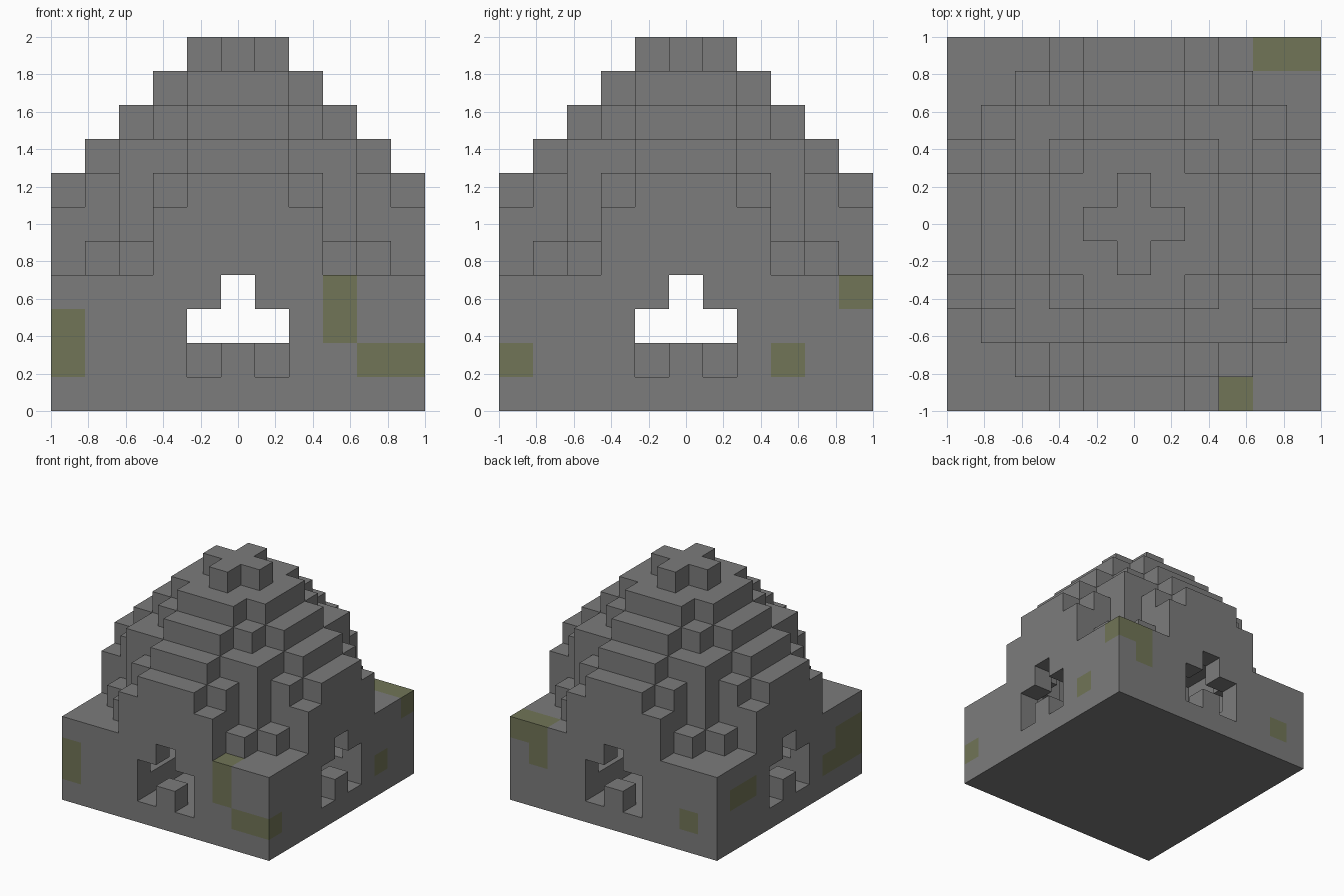
import bpy
import bmesh
from mathutils import Vector

if "Cube" in bpy.data.objects:
    bpy.data.objects.remove(bpy.data.objects["Cube"], do_unlink=True)

HALF = 5                 # blocks either side of the middle one
TOP = 2 * HALF + 1
BLOCK = 2 / TOP


def make_material(name, colour):
    mat = bpy.data.materials.new(name)
    mat.use_nodes = True
    mat.diffuse_color = (*colour, 1)
    mat.node_tree.nodes["Principled BSDF"].inputs["Base Color"].default_value = (*colour, 1)
    return mat


materials = [make_material("grey_stone", (0.2, 0.2, 0.2)),
             make_material("olive_moss", (0.165, 0.178, 0.095))]

# Column heights for one eighth of the plan: row = far offset, entry = near offset
HEIGHTS = ["B", "BA", "AA9", "9988", "88754", "776444"]


def height(x, y):
    far, near = max(abs(x), abs(y)), min(abs(x), abs(y))
    return int(HEIGHTS[far][near], 16) if far <= HALF else 0


# Mossy blocks as (x, y, layer)
MOSS = {
    (-5, -5, 1), (-5, -5, 2), (3, -5, 2), (3, -5, 3), (4, -5, 1), (5, -5, 1),
    (5, 3, 1), (5, 5, 3), (4, 5, 3), (4, 5, 2), (-4, 5, 1),
    (-5, 4, 2), (-5, 3, 2), (-5, -3, 1), (-5, -4, 1), (-5, -4, 2),
}

SIDES = [Vector(d) for d in ((1, 0, 0), (-1, 0, 0), (0, 1, 0),
                             (0, -1, 0), (0, 0, 1), (0, 0, -1))]


def in_mass(x, y, z):
    return 0 <= z < height(x, y)


def is_opening(x, y, z):
    far, near = max(abs(x), abs(y)), min(abs(x), abs(y))
    # Window cut through the outer wall on each side
    if far == HALF:
        return (z, near) in {(1, 1), (2, 0), (2, 1), (3, 0)}
    # Sunken channels in the floor leading from the windows
    if z == 1:
        return near <= 1 < far
    # Hollow room with a shell one block thick
    return z >= 2 and all(in_mass(x + int(d.x), y + int(d.y), z + int(d.z)) for d in SIDES)


solid = {(x, y, z)
         for x in range(-HALF, HALF + 1)
         for y in range(-HALF, HALF + 1)
         for z in range(height(x, y))
         if not is_opening(x, y, z)}


def build_part(name, layers):
    """Make the exposed faces of all blocks in the given layers."""
    bm = bmesh.new()
    for cell in sorted(c for c in solid if c[2] in layers):
        centre = Vector(cell) + Vector((0, 0, 0.5))
        for d in SIDES:
            if tuple(int(v) for v in Vector(cell) + d) in solid:
                continue
            u = Vector((d.y, d.z, d.x))
            v = d.cross(u)
            corners = [centre + (d + u * a + v * b) / 2
                       for a, b in ((-1, -1), (1, -1), (1, 1), (-1, 1))]
            face = bm.faces.new([bm.verts.new(p * BLOCK) for p in corners])
            face.material_index = int(cell in MOSS)
    bmesh.ops.remove_doubles(bm, verts=bm.verts, dist=0.001)
    mesh = bpy.data.meshes.new(name)
    bm.to_mesh(mesh)
    bm.free()
    for mat in materials:
        mesh.materials.append(mat)
    bpy.context.collection.objects.link(bpy.data.objects.new(name, mesh))


# Square base with windows, stepped dome above it, cross on the summit
build_part("square_base", range(0, 4))
build_part("stepped_dome", range(4, TOP - 1))
build_part("summit_cross", range(TOP - 1, TOP))
